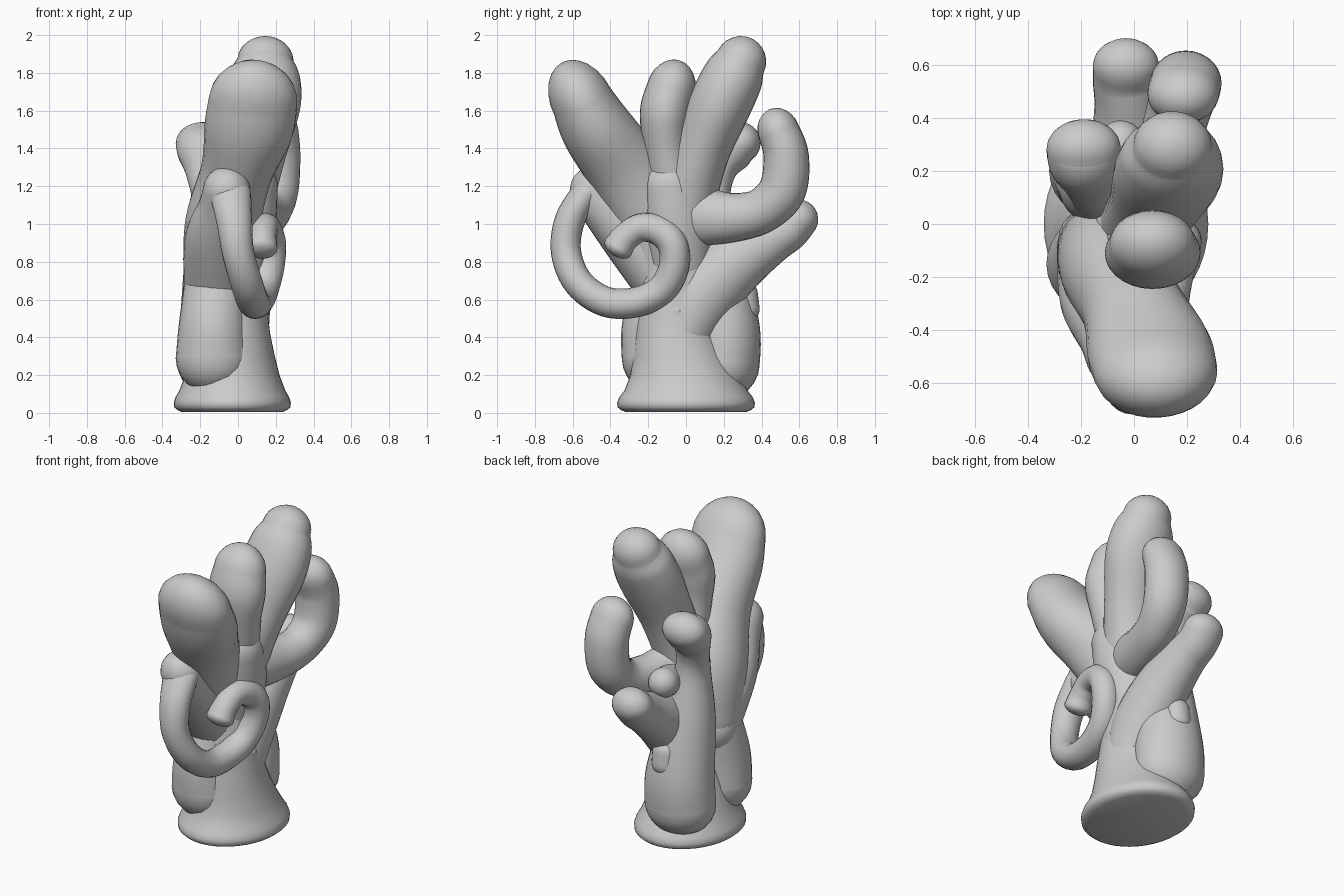
import bpy, math
from mathutils import Vector


def mesh_from_rings(name, rings):
    n = len(rings[0])
    verts = [v for r in rings for v in r]
    faces = [list(range(n))[::-1]]
    for i in range(len(rings) - 1):
        for j in range(n):
            k = (j + 1) % n
            faces.append((i * n + j, i * n + k, (i + 1) * n + k, (i + 1) * n + j))
    faces.append([(len(rings) - 1) * n + j for j in range(n)])
    me = bpy.data.meshes.new(name)
    me.from_pydata([tuple(v) for v in verts], [], faces)
    ob = bpy.data.objects.new(name, me)
    bpy.context.collection.objects.link(ob)
    bpy.ops.object.select_all(action='DESELECT')
    ob.select_set(True)
    bpy.context.view_layer.objects.active = ob
    bpy.ops.object.shade_smooth_by_angle(angle=math.radians(50))
    return ob


def spline(p0, p1, p2, p3, t):
    return [0.5 * (2 * b + (c - a) * t + (2 * a - 5 * b + 4 * c - d) * t * t
                   + (3 * b - a - 3 * c + d) * t ** 3)
            for a, b, c, d in zip(p0, p1, p2, p3)]


def limb(name, pts, steps=8, sides=28, tip=1.0):
    """Round-ended limb; each point is x, y, z, radius along x, radius across."""
    ext = [pts[0]] + pts + [pts[-1]]
    path = [spline(*ext[i:i + 4], s / steps)
            for i in range(len(pts) - 1) for s in range(steps)] + [list(pts[-1])]
    pos = [Vector(p[:3]) for p in path]
    rings = []

    def ring(c, t, a, b):
        u = Vector((1, 0, 0))
        u = (u - t * u.dot(t)).normalized()
        v = t.cross(u)
        rings.append([c + u * a * math.cos(q) + v * b * math.sin(q)
                      for q in (2 * math.pi * j / sides for j in range(sides))])

    last = len(pos) - 1
    caps = [math.radians(d) for d in (15, 30, 45, 60, 73, 84)]
    for i, p in enumerate(path):
        t = (pos[min(i + 1, last)] - pos[max(i - 1, 0)]).normalized()
        a, b = p[3], p[4]
        if i == 0:
            for q in reversed(caps):
                ring(pos[0] - t * b * math.sin(q), t, a * math.cos(q), b * math.cos(q))
        ring(pos[i], t, a, b)
        if i == last:
            for q in caps:
                ring(pos[i] + t * b * tip * math.sin(q), t, a * math.cos(q), b * math.cos(q))
    return mesh_from_rings(name, rings)


# Flared foot and lower trunk: z, centre y, x radius, y radius
profile = [(0.005, 0, .27, .32), (.015, 0, .29, .345), (.03, 0, .308, .362), (.055, 0, .31, .365),
           (.085, 0, .3, .352), (.12, 0, .28, .325), (.2, -.01, .25, .285), (.3, -.03, .225, .25),
           (.42, -.05, .2, .22), (.55, -.04, .185, .21), (.7, -.03, .18, .21), (.85, -.02, .17, .19)]
mesh_from_rings("trunk", [[Vector((-.03 + a * math.cos(q), y + b * math.sin(q), z))
                           for q in (2 * math.pi * j / 40 for j in range(40))]
                          for z, y, a, b in profile])

# Fused crown that the upper fingers grow from
limb("crown", [(-.01, -.03, .8, .17, .17), (.03, -.05, 1.0, .17, .18), (.05, -.08, 1.2, .16, .16)])

# Upper fingers
limb("front_finger", [(-.1, -.1, .72, .19, .19), (-.08, -.16, 1.0, .2, .22), (-.01, -.31, 1.27, .19, .205),
                      (.055, -.47, 1.5, .235, .19), (.08, -.55, 1.65, .235, .165)], tip=1.4)
limb("middle_finger", [(.04, -.04, 1.1, .13, .14), (.06, -.1, 1.38, .15, .12),
                       (.07, -.11, 1.58, .18, .135), (.07, -.08, 1.71, .165, .13)], tip=1.25)
limb("tall_finger", [(-.02, -.05, .85, .17, .16), (.03, 0, 1.12, .16, .16), (.08, .08, 1.38, .175, .15),
                     (.125, .18, 1.63, .205, .165), (.14, .25, 1.78, .19, .16),
                     (.145, .29, 1.86, .15, .135)])

# Back fingers
limb("hooked_finger", [(0, -.02, 1.06, .15, .18), (.07, .1, 1.04, .13, .155), (.12, .25, 1.035, .12, .13),
                       (.16, .4, 1.07, .12, .12), (.19, .51, 1.18, .13, .125),
                       (.195, .53, 1.36, .135, .12), (.185, .49, 1.49, .135, .11)], tip=1.15)
limb("low_back_finger", [(-.02, -.02, .4, .18, .16), (-.01, .07, .6, .18, .19),
                         (-.01, .24, .78, .16, .175), (-.02, .44, .91, .13, .13),
                         (-.03, .54, .97, .125, .115), (-.03, .595, 1.025, .125, .105)])
limb("left_back_finger", [(-.1, .2, .26, .22, .19), (-.1, .2, .45, .21, .19),
                          (-.125, .15, .8, .16, .16), (-.14, .13, 1.1, .105, .11),
                          (-.165, .17, 1.27, .11, .09), (-.185, .23, 1.38, .135, .12),
                          (-.19, .285, 1.43, .14, .11)])
limb("back_stub", [(0, .1, 1.0, .1, .1), (-.04, .26, 1.05, .09, .09), (-.05, .3, 1.06, .09, .09)])

# Front lobe and the limb that carries the curl
limb("front_lobe", [(-.13, -.15, .29, .2, .19), (-.13, -.15, .45, .185, .19),
                    (-.12, -.12, .64, .17, .17)])
limb("front_limb", [(-.11, -.08, .66, .18, .17), (-.1, -.28, .92, .18, .16),
                    (-.07, -.42, 1.09, .14, .14), (-.06, -.49, 1.18, .125, .125)])

# Curled tendril, thicker where it leaves the limb
curl = [(-.04, -.53, 1.16, .11), (-.02, -.615, 1.02, .095), (0, -.635, .85, .085), (.045, -.57, .69, .085),
        (.08, -.43, .59, .085), (.1, -.27, .585, .085), (.13, -.13, .65, .085), (.16, -.065, .77, .085),
        (.17, -.07, .89, .085), (.155, -.14, .965, .08), (.14, -.24, .98, .075), (.13, -.32, .93, .075),
        (.125, -.36, .875, .085)]
limb("curled_tendril", [(*p, min(p[3], .08)) for p in curl], steps=6, sides=20, tip=.6)

# Small bumps on the trunk
limb("side_bump", [(.11, -.05, .54, .05, .045), (.11, -.03, .49, .05, .045)], 3, 16)
limb("back_bump", [(-.07, .31, .63, .08, .07), (-.07, .32, .55, .08, .07)], 3, 16)
